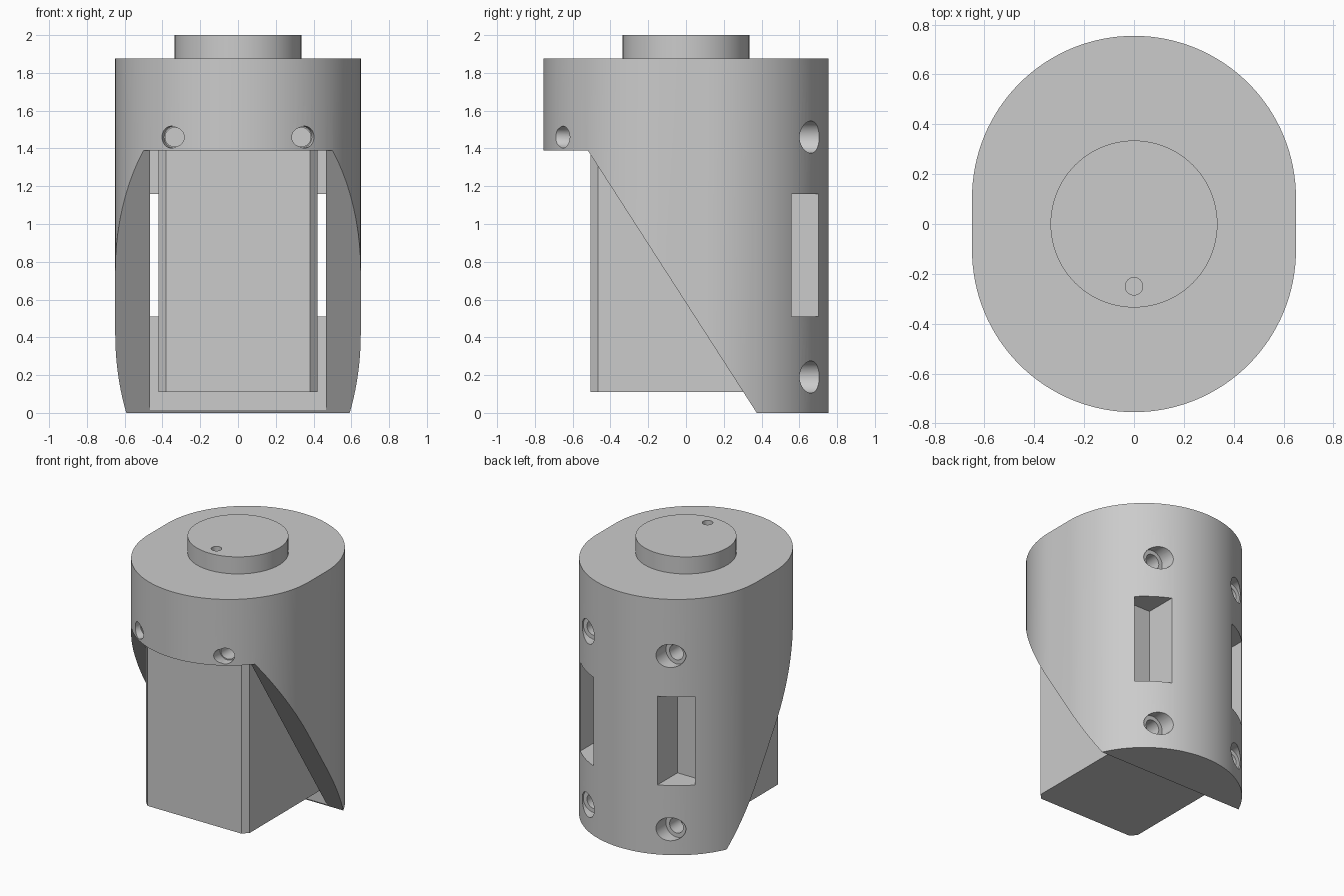
import bpy, bmesh, math
from mathutils import Vector

old = bpy.data.objects.get("Cube")
if old:
    bpy.data.objects.remove(old)

grey = bpy.data.materials.new("plain_grey")
grey.use_nodes = True
grey.diffuse_color = (0.6, 0.6, 0.6, 1)
grey.node_tree.nodes["Principled BSDF"].inputs["Base Color"].default_value = (0.6, 0.6, 0.6, 1)


def prism(name, points, shift):
    """Extrude a closed polygon along a shift vector."""
    bm = bmesh.new()
    face = bm.faces.new([bm.verts.new(p) for p in points])
    out = bmesh.ops.extrude_face_region(bm, geom=[face])
    moved = [g for g in out["geom"] if isinstance(g, bmesh.types.BMVert)]
    bmesh.ops.translate(bm, verts=moved, vec=shift)
    bmesh.ops.recalc_face_normals(bm, faces=bm.faces)
    mesh = bpy.data.meshes.new(name)
    bm.to_mesh(mesh)
    bm.free()
    ob = bpy.data.objects.new(name, mesh)
    bpy.context.collection.objects.link(ob)
    mesh.materials.append(grey)
    return ob


def block(name, x0, x1, y0, y1, z0, z1):
    return prism(name, [(x0, y0, z0), (x1, y0, z0), (x1, y1, z0), (x0, y1, z0)], (0, 0, z1 - z0))


def rod(name, start, end, radius, sides=40):
    start, axis = Vector(start), Vector(end) - Vector(start)
    turn = axis.to_track_quat("Z", "Y")
    ring = []
    for i in range(sides):
        a = math.tau * i / sides
        ring.append(start + turn @ Vector((radius * math.cos(a), radius * math.sin(a), 0)))
    return prism(name, ring, axis)


def cut(target, cutter):
    cutter.hide_render = True
    mod = target.modifiers.new("cut", "BOOLEAN")
    mod.operation, mod.solver, mod.object = "DIFFERENCE", "EXACT", cutter
    bpy.context.view_layer.objects.active = target
    bpy.ops.object.modifier_apply(modifier=mod.name)
    bpy.data.objects.remove(cutter)


# Housing: stadium outline, round at front and back with flat sides
R, OFF, N = 0.65, 0.105, 64
outline = []
for i in range(N + 1):
    a = math.pi * i / N
    outline.append((R * math.cos(a), OFF + R * math.sin(a), 0))
outline += [(-x, -y, 0) for x, y, z in outline]
housing = prism("housing", outline, (0, 0, 1.875))

# Sloping front opening, then the straight-sided bay
cut(housing, prism("slope_cutter", [(-1, 0.439, -0.1), (-1, -0.52, 1.39), (-1, -1, 1.39), (-1, -1, -0.1)], (2, 0, 0)))
cut(housing, block("bay_cutter", -0.465, 0.465, -1, 0.365, -0.1, 1.39))

for s in (-1, 1):
    x = 0.335 * s
    # Rear windows
    cut(housing, block("window_cutter", min(0.26 * s, 0.465 * s), max(0.26 * s, 0.465 * s), 0.3, 1, 0.51, 1.16))
    # Rear stepped screw holes
    for z in (0.19, 1.46):
        cut(housing, rod("bore_cutter", (x, 0.59, z), (x, 1, z), 0.085))
        cut(housing, rod("screw_cutter", (x, 0.3, z), (x, 0.8, z), 0.055))
    # Front screw holes with a slanted mouth
    cut(housing, rod("front_cutter", (x, -0.35, 1.46), (x, -1, 1.46), 0.05))
    cut(housing, rod("mouth_cutter", (x, -0.59, 1.46), (x + 0.06 * s, -0.8, 1.46), 0.058))

# Inner box with bevelled front corners
box_plan = [(-0.42, 0.47), (-0.42, -0.465), (-0.38, -0.505), (0.38, -0.505), (0.42, -0.465), (0.42, 0.47)]
inner_box = prism("inner_box", [(x, y, 0.11) for x, y in box_plan], (0, 0, 1.29))

# Top boss with a small locating hole
boss = rod("top_boss", (0, 0, 1.87), (0, 0, 2), 0.335, 96)
cut(boss, rod("pin_cutter", (0, -0.25, 1.9), (0, -0.25, 2.1), 0.035))

# Smooth the curved walls, keep the edges crisp
bpy.ops.object.select_all(action="DESELECT")
for ob in (housing, boss):
    ob.select_set(True)
bpy.context.view_layer.objects.active = housing
bpy.ops.object.shade_smooth_by_angle(angle=math.radians(25))
